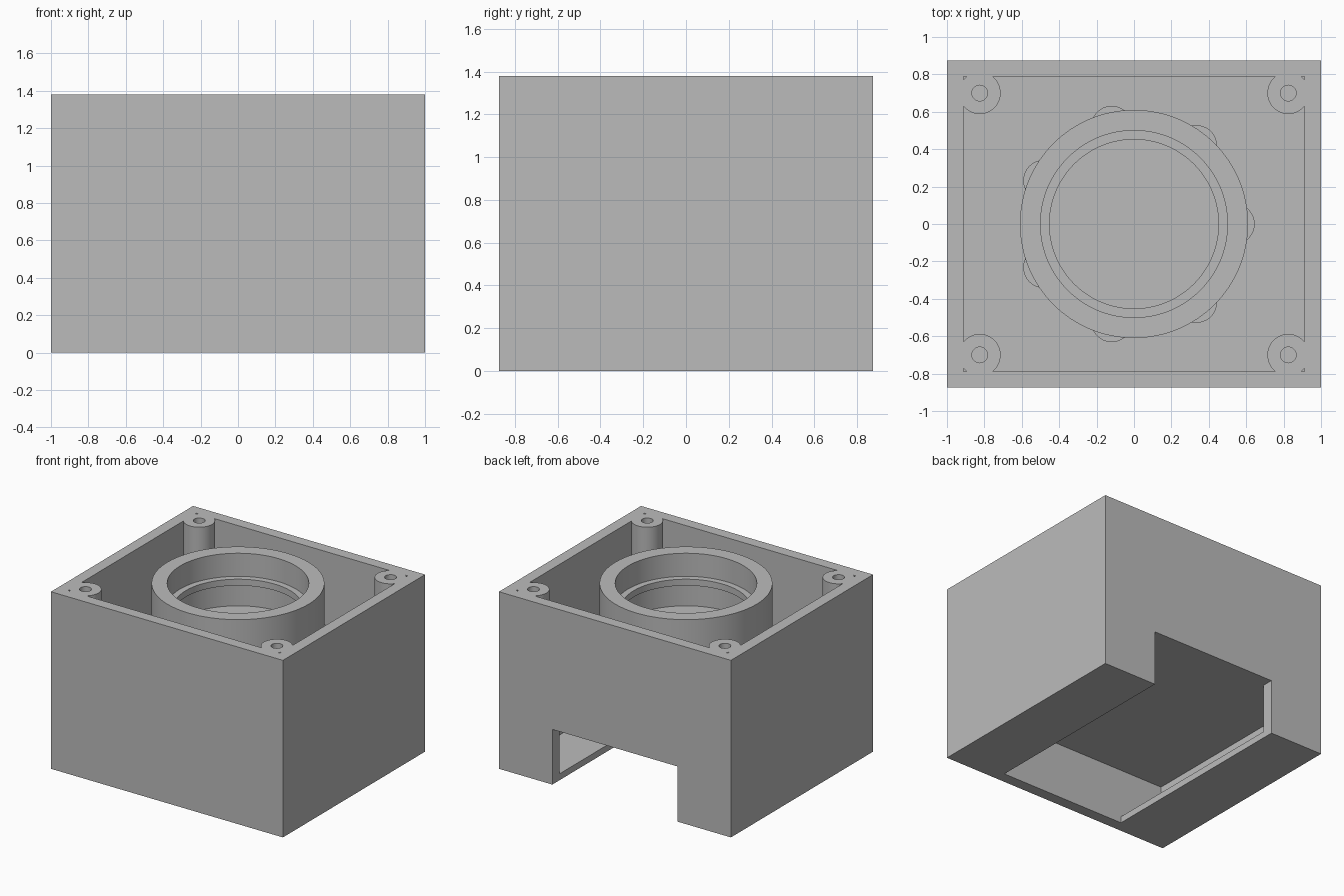
import bpy
import math

if "Cube" in bpy.data.objects:
    bpy.data.objects.remove(bpy.data.objects["Cube"], do_unlink=True)

# Overall sizes
HX, HY, TOP = 1.0, 0.875, 1.38       # outer half sizes and height
IX, IY = 0.912, 0.788                # inner half sizes
FLOOR, DECK_LOW, DECK_TOP = 0.05, 0.43, 0.48
OVER = 1.6                           # cutters run past the rim to here

grey = bpy.data.materials.new("plain grey")
grey.use_nodes = True
colour = (0.5, 0.5, 0.5, 1)
grey.diffuse_color = colour
grey.node_tree.nodes["Principled BSDF"].inputs["Base Color"].default_value = colour


def box(name, x0, x1, y0, y1, z0, z1):
    bpy.ops.mesh.primitive_cube_add(
        size=1, location=((x0 + x1) / 2, (y0 + y1) / 2, (z0 + z1) / 2))
    ob = bpy.context.object
    ob.name = name
    ob.scale = (x1 - x0, y1 - y0, z1 - z0)
    bpy.ops.object.transform_apply(location=True, scale=True)
    return ob


def cylinder(name, x, y, radius, z0, z1, sides=96):
    bpy.ops.mesh.primitive_cylinder_add(
        vertices=sides, radius=radius, depth=z1 - z0, location=(x, y, (z0 + z1) / 2))
    ob = bpy.context.object
    ob.name = name
    bpy.ops.object.transform_apply(location=True)
    return ob


def cut(target, cutter):
    """Subtract the cutter from the target and discard it."""
    mod = target.modifiers.new("cut", "BOOLEAN")
    mod.operation = "DIFFERENCE"
    mod.solver = "EXACT"
    mod.object = cutter
    bpy.context.view_layer.objects.active = target
    bpy.ops.object.modifier_apply(modifier=mod.name)
    bpy.data.objects.remove(cutter, do_unlink=True)


posts = [(sx * 0.825, sy * 0.70) for sx in (-1, 1) for sy in (-1, 1)]

# Upper cavity, with the standing posts, ring and ribs left out of it
cavity = box("upper_cavity", -IX, IX, -IY, IY, DECK_TOP, OVER - 0.1)
for x, y in posts:
    cut(cavity, cylinder("post", x, y, 0.112, 0.4, OVER, 48))
cut(cavity, cylinder("ring", 0, 0, 0.61, 0.4, OVER, 128))
for i in range(7):
    a = math.tau * i / 7
    cut(cavity, cylinder("rib", 0.535 * math.cos(a), 0.535 * math.sin(a), 0.11, 0.4, 0.97, 48))

# Housing shell
housing = box("housing", -HX, HX, -HY, HY, 0, TOP)
cut(housing, cavity)

# Lower chamber and the slot that opens through the back and underside
cut(housing, box("lower_chamber", -IX, IX, -IY, IY, FLOOR, DECK_LOW))
cut(housing, box("back_slot", -0.54, 0.54, -IY, HY + 0.1, -0.1, DECK_LOW))

# Stepped bore of the ring, with a narrow lip part way down
cut(housing, cylinder("upper_bore", 0, 0, 0.50, 1.20, OVER, 128))
cut(housing, cylinder("lip_bore", 0, 0, 0.452, 1.05, 1.3, 128))
cut(housing, cylinder("lower_bore", 0, 0, 0.50, 0.97, 1.15, 128))

# Screw holes in the posts
for x, y in posts:
    cut(housing, cylinder("screw_hole", x, y, 0.042, 0.8, OVER, 32))

housing.data.materials.clear()
housing.data.materials.append(grey)
for face in housing.data.polygons:
    face.material_index = 0
bpy.ops.object.select_all(action="DESELECT")
housing.select_set(True)
bpy.context.view_layer.objects.active = housing
bpy.ops.object.shade_smooth_by_angle(angle=math.radians(30))
